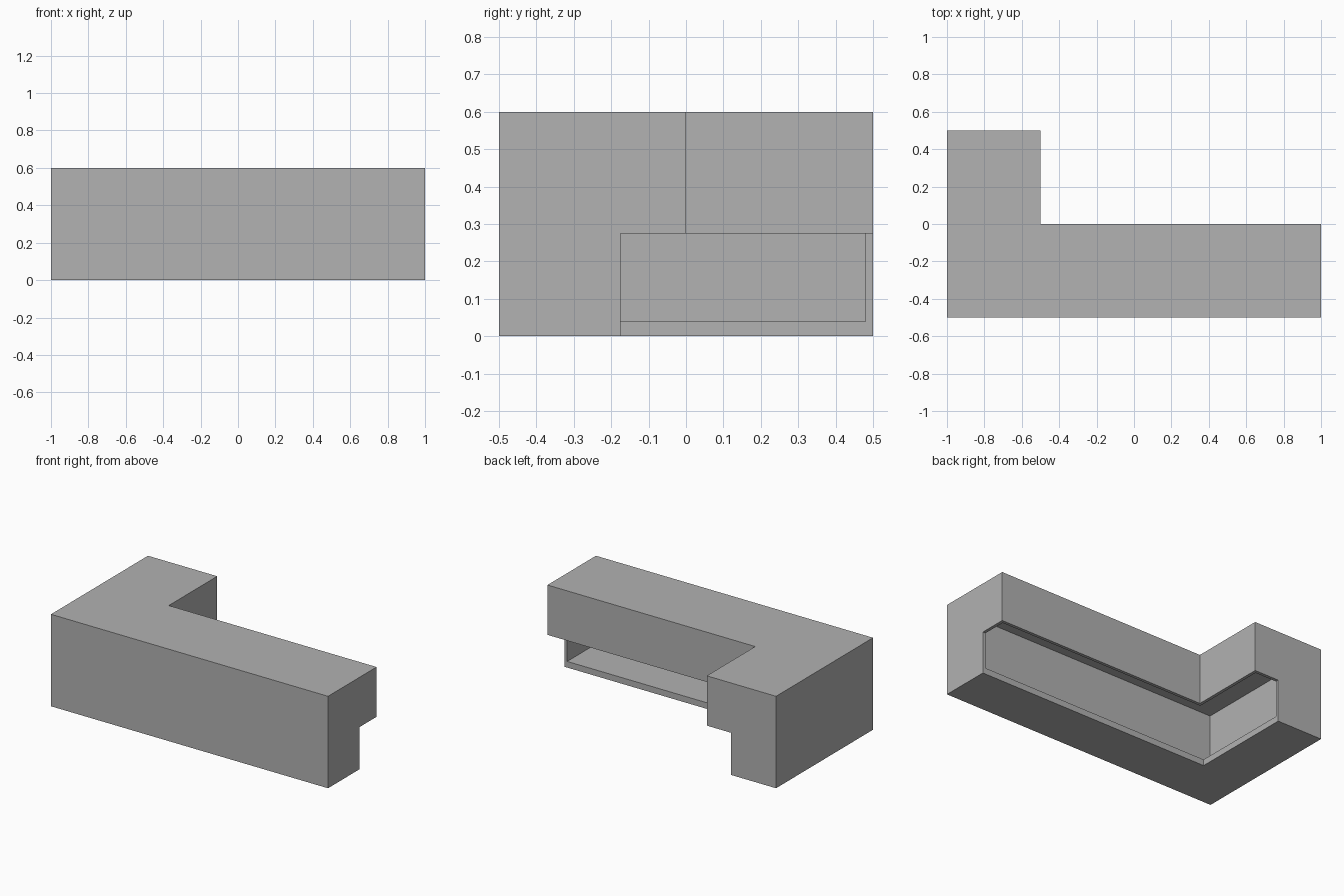
import bpy
import bmesh

cube = bpy.data.objects.get("Cube")
if cube:
    bpy.data.objects.remove(cube, do_unlink=True)

WALL = 0.02        # panel thickness
FLOOR = 0.04       # bottom slab thickness
HEIGHT = 0.6
OVERHANG_Z = 0.275  # underside of the overhanging upper part

grey = bpy.data.materials.new("plain grey")
grey.use_nodes = True
colour = (0.445, 0.445, 0.445, 1)
grey.diffuse_color = colour
grey.node_tree.nodes["Principled BSDF"].inputs["Base Color"].default_value = colour


def prism(name, outline, bottom, top):
    """Extrude a flat outline from bottom to top."""
    bm = bmesh.new()
    base = bm.faces.new([bm.verts.new((x, y, bottom)) for x, y in outline])
    side = bmesh.ops.extrude_face_region(bm, geom=[base])["geom"]
    verts = [v for v in side if isinstance(v, bmesh.types.BMVert)]
    bmesh.ops.translate(bm, verts=verts, vec=(0, 0, top - bottom))
    bmesh.ops.recalc_face_normals(bm, faces=bm.faces)
    mesh = bpy.data.meshes.new(name)
    bm.to_mesh(mesh)
    bm.free()
    mesh.materials.append(grey)
    obj = bpy.data.objects.new(name, mesh)
    bpy.context.collection.objects.link(obj)
    return obj


def corner_outline(inset):
    """L-shaped footprint, shrunk inward by inset."""
    left, right, front, back = -1 + inset, 1 - inset, -0.5 + inset, 0.5 - inset
    inner_x, inner_y = -0.5 - inset, -inset
    return [(left, front), (right, front), (right, inner_y),
            (inner_x, inner_y), (inner_x, back), (left, back)]


def cut(target, cutter):
    """Subtract the cutter from the target, then discard it."""
    cutter.hide_render = True
    mod = target.modifiers.new(cutter.name, "BOOLEAN")
    mod.operation = "DIFFERENCE"
    mod.solver = "EXACT"
    mod.object = cutter
    bpy.context.view_layer.objects.active = target
    bpy.ops.object.modifier_apply(modifier=mod.name)
    bpy.data.objects.remove(cutter, do_unlink=True)


# Corner counter as a solid L-shaped block
counter = prism("corner_counter", corner_outline(0), 0, HEIGHT)

# Hollow interior between floor slab, outer panels and counter top
cut(counter, prism("interior_cutter", corner_outline(WALL), FLOOR, HEIGHT - WALL))

# Undercut on the inner side, opening the shelf below the overhang
knee_space = [(-0.675, -0.175), (1.5, -0.175), (1.5, 1), (-0.675, 1)]
cut(counter, prism("undercut_cutter", knee_space, -0.2, OVERHANG_Z))
